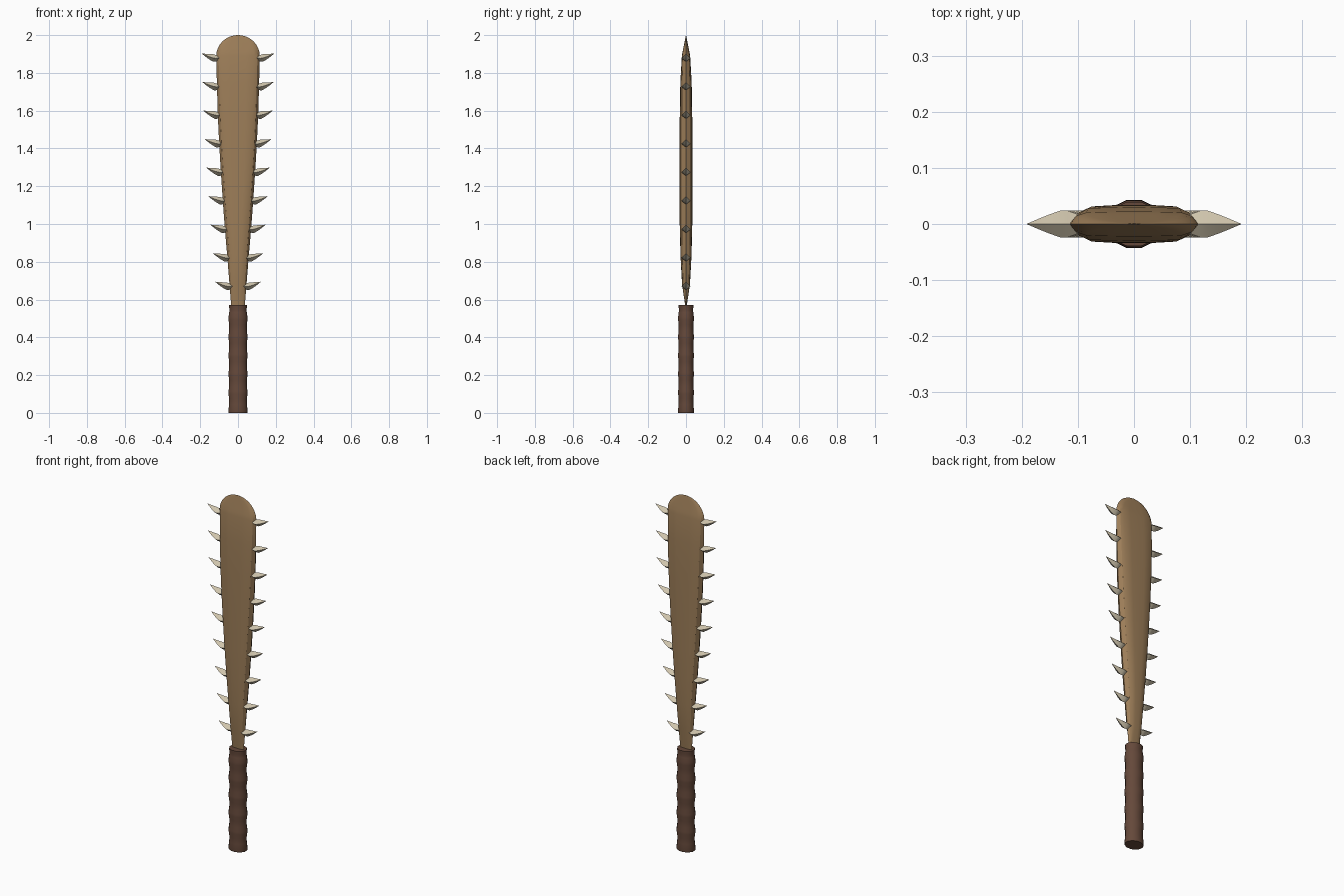
import bpy, bmesh, math

if "Cube" in bpy.data.objects:
    bpy.data.objects.remove(bpy.data.objects["Cube"])


def material(name, rgb):
    m = bpy.data.materials.new(name)
    m.diffuse_color = (*rgb, 1)
    m.use_nodes = True
    m.node_tree.nodes["Principled BSDF"].inputs["Base Color"].default_value = m.diffuse_color
    return m


def loft(name, rings, mat, smooth=None):
    """Skin a list of equal-length point rings and cap both ends."""
    bm = bmesh.new()
    rows = [[bm.verts.new(p) for p in ring] for ring in rings]
    n = len(rows[0])
    for a, b in zip(rows, rows[1:]):
        for i in range(n):
            j = (i + 1) % n
            bm.faces.new((a[i], a[j], b[j], b[i]))
    bm.faces.new(rows[0])
    bm.faces.new(rows[-1])
    bmesh.ops.recalc_face_normals(bm, faces=bm.faces)
    me = bpy.data.meshes.new(name)
    bm.to_mesh(me)
    bm.free()
    me.materials.append(mat)
    ob = bpy.data.objects.new(name, me)
    bpy.context.collection.objects.link(ob)
    if smooth:
        bpy.ops.object.select_all(action='DESELECT')
        ob.select_set(True)
        bpy.context.view_layer.objects.active = ob
        bpy.ops.object.shade_smooth_by_angle(angle=math.radians(smooth))
    return ob


wood = material("wood", (0.34, 0.21, 0.10))
leather = material("leather", (0.13, 0.066, 0.043))
tooth = material("tooth", (0.62, 0.55, 0.41))

# Blade: (height, half width, half thickness)
profile = [(0.54, .036, .004), (0.58, .037, .006), (0.68, .045, .021),
           (0.83, .057, .029), (0.98, .070, .033), (1.13, .081, .034),
           (1.28, .091, .034), (1.43, .100, .034), (1.58, .107, .033),
           (1.75, .112, .030), (1.89, .115, .022)]
blade = list(profile)
for k in range(1, 9):  # rounded tip, thinning to an edge
    a = math.radians(k * 11)
    z = 1.89 + 0.11 * math.sin(a)
    blade.append((z, 0.115 * math.cos(a), 0.022 * (1 - math.sin(a)) + 0.0006))


def blade_ring(z, w, t):
    b = min(0.030, 0.45 * w)
    q = [(w, 0), (w - .4 * b, .65 * t), (w - b, .93 * t), (0.5 * (w - b), .99 * t)]
    half = q + [(0, t)] + [(-x, y) for x, y in reversed(q)]
    return [(x, y, z) for x, y in half + [(x, -y) for x, y in half[-2:0:-1]]]


loft("blade", [blade_ring(*p) for p in blade], wood, 28)

# Wrapped grip with gentle swellings, flared at both ends
grip = [(0.0, .051), (0.008, .053), (0.045, .049)]
for k in range(5):
    z = 0.055 + k * 0.098
    grip += [(z + dz, r) for dz, r in ((.02, .0485), (.045, .052), (.06, .052), (.085, .0485))]
grip += [(0.545, .046), (0.56, .049), (0.57, .049)]
sides = 12
loft("grip", [[(r * math.cos(a), 0.83 * r * math.sin(a), z)
               for a in ((i + .5) * math.tau / sides for i in range(sides))]
              for z, r in grip], leather, 50)


# Teeth: diamond sections bending up to a point, in nine pairs
def edge(z):
    for (z0, w0, _), (z1, w1, _) in zip(profile, profile[1:]):
        if z0 <= z <= z1:
            return w0 + (w1 - w0) * (z - z0) / (z1 - z0)


# (offset from the edge, lift, half depth, half height)
sections = [(-.018, -.004, .016, .012), (.004, -.006, .024, .018),
            (.016, -.004, .024, .020), (.036, .002, .017, .0145),
            (.056, .010, .009, .008), (.076, .019, .0004, .0004)]
for k in range(9):
    z = 0.675 + k * 0.151
    e = edge(z)
    for side, s in (("left", -1), ("right", 1)):
        rings = [[(s * (e + d), hy, z + lift), (s * (e + d), 0, z + lift + hz),
                  (s * (e + d), -hy, z + lift), (s * (e + d), 0, z + lift - hz)]
                 for d, lift, hy, hz in sections]
        loft(f"tooth_{side}_{k + 1}", rings, tooth, 35)
